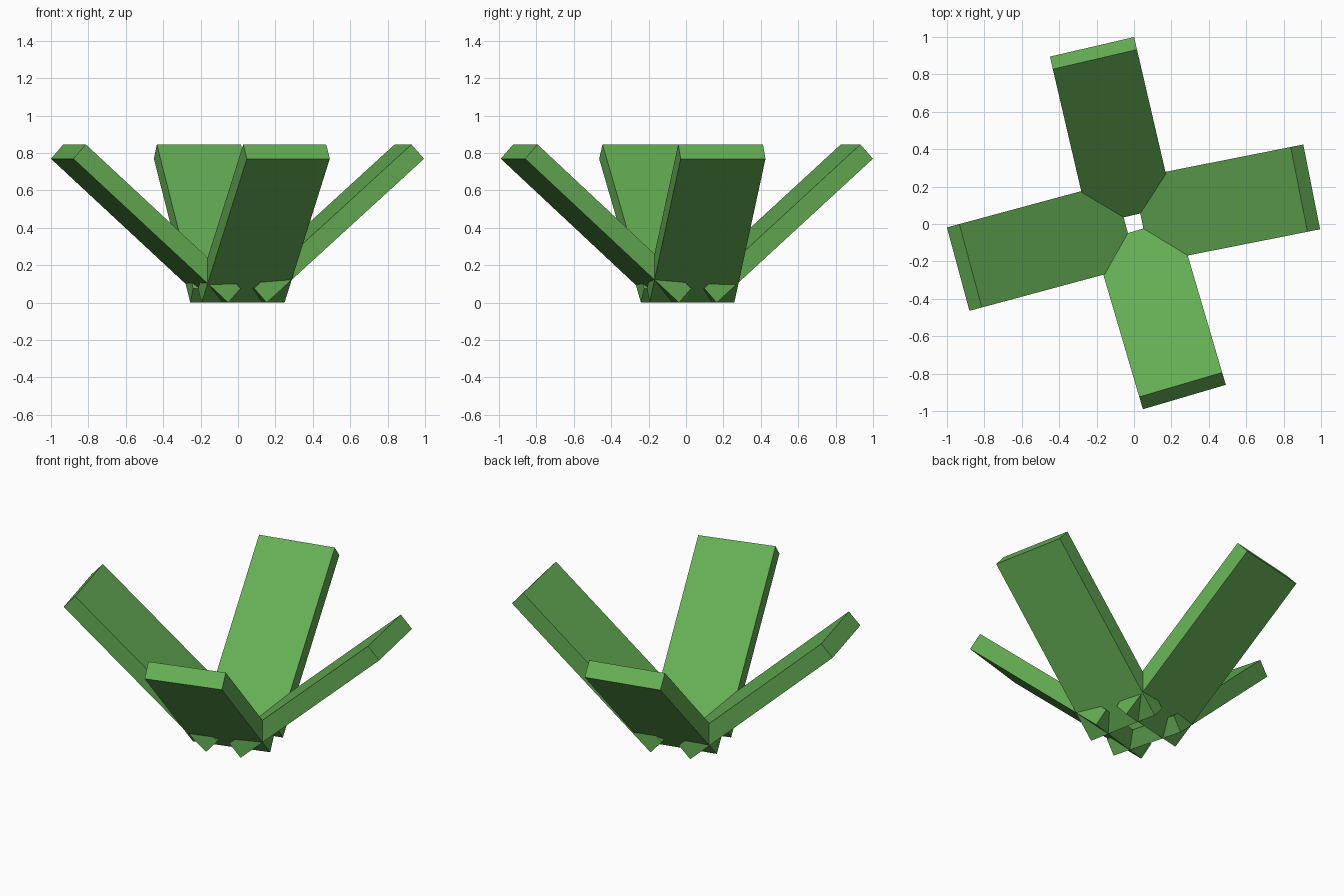
import bpy
from math import radians
from mathutils import Matrix

if "Cube" in bpy.data.objects:
    bpy.data.objects.remove(bpy.data.objects["Cube"])

WIDTH, THICK, LENGTH = 0.462, 0.103, 1.152
TILT = radians(41.9)

green = bpy.data.materials.new("leaf_green")
green.diffuse_color = (0.13, 0.42, 0.09, 1)
green.use_nodes = True
green.node_tree.nodes["Principled BSDF"].inputs["Base Color"].default_value = green.diffuse_color


def leaf(name, angle, reach, shift):
    """Slab leaning outwards, its lower outer edge resting on z = 0."""
    bpy.ops.mesh.primitive_cube_add(size=1)
    ob = bpy.context.object
    ob.name = name
    ob.data.transform(
        Matrix.Rotation(radians(angle), 4, 'Z')
        @ Matrix.Translation((reach, shift, 0))
        @ Matrix.Rotation(-TILT, 4, 'Y')
        @ Matrix.Diagonal((LENGTH, WIDTH, THICK, 1))
        @ Matrix.Translation((0.5, 0, 0.5)))
    ob.data.materials.append(green)


# Four crossing leaves, each turned a slightly different amount
leaf("leaf_right", 11.2, 0.113, 0.010)
leaf("leaf_back", 103.1, 0.116, 0.004)
leaf("leaf_left", 195.1, 0.113, -0.012)
leaf("leaf_front", 286.4, 0.106, -0.003)
